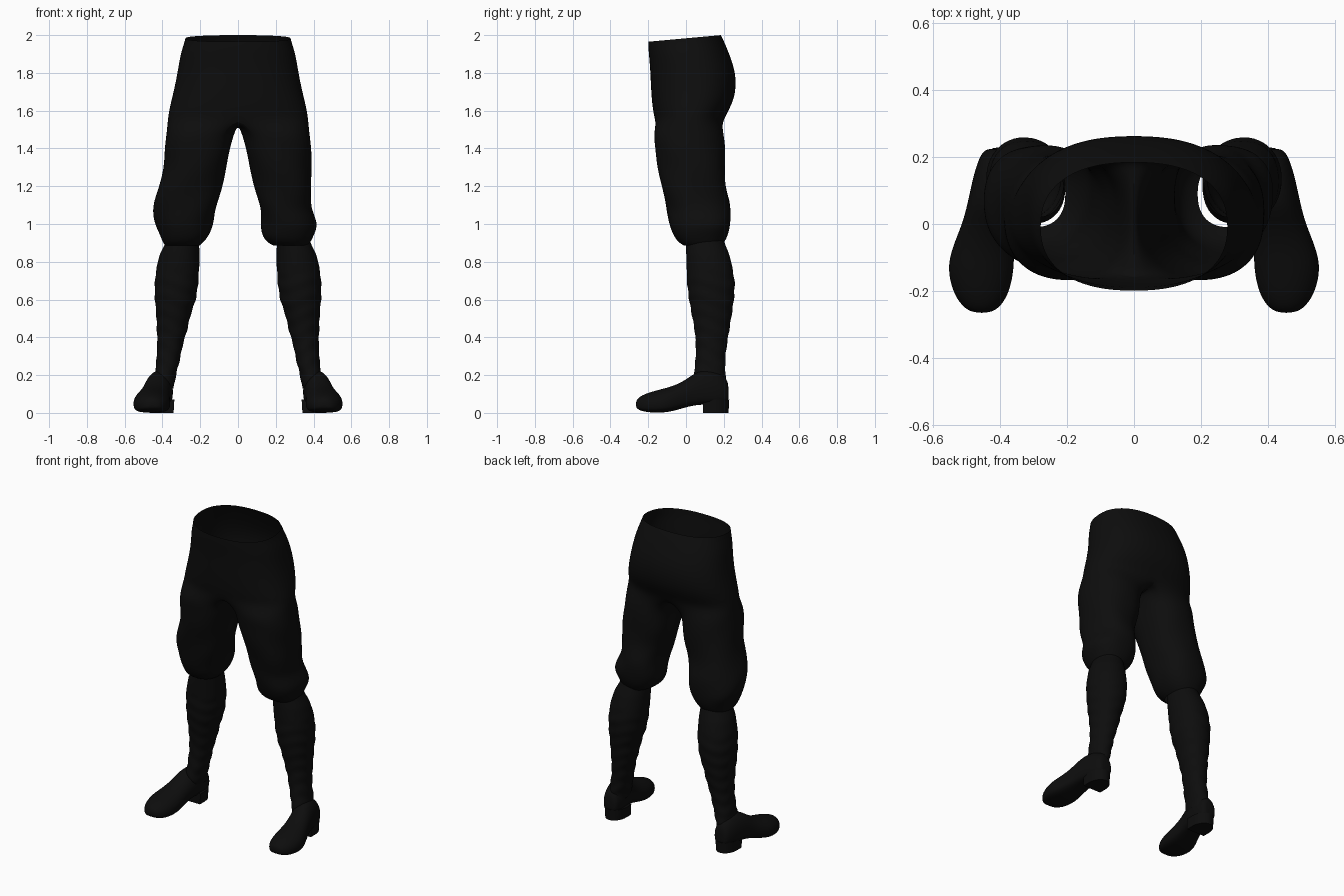
import bpy, bmesh
from math import sin, cos, pi, radians

if "Cube" in bpy.data.objects:
    bpy.data.objects.remove(bpy.data.objects["Cube"])

black = bpy.data.materials.new("near black cloth")
black.use_nodes = True
COLOUR = (0.004, 0.004, 0.004, 1)
black.diffuse_color = COLOUR
black.node_tree.nodes["Principled BSDF"].inputs["Base Color"].default_value = COLOUR


def power(v, n):
    return (1 if v >= 0 else -1) * abs(v) ** (2 / n)


def oval(x0, x1, y0, y1, angle, n=2.3):
    """Point on a rounded box outline; angle 0 is +x."""
    return ((x0 + x1) / 2 + (x1 - x0) / 2 * power(cos(angle), n),
            (y0 + y1) / 2 + (y1 - y0) / 2 * power(sin(angle), n))


def skin(bm, rows, closed=True):
    """Join rows of points with quads."""
    rings = [[bm.verts.new(p) for p in row] for row in rows]
    count = len(rings[0])
    for a, b in zip(rings, rings[1:]):
        for i in range(count if closed else count - 1):
            j = (i + 1) % count
            bm.faces.new((a[i], a[j], b[j], b[i]))
    return rings


def finish(bm, name, levels=2, mirror=False):
    bmesh.ops.remove_doubles(bm, verts=bm.verts, dist=0.0005)
    bmesh.ops.recalc_face_normals(bm, faces=bm.faces)
    mesh = bpy.data.meshes.new(name)
    bm.to_mesh(mesh)
    bm.free()
    obj = bpy.data.objects.new(name, mesh)
    bpy.context.collection.objects.link(obj)
    mesh.materials.append(black)
    if mirror:
        obj.modifiers.new("mirror", 'MIRROR').use_clip = False
    if levels:
        sub = obj.modifiers.new("smooth", 'SUBSURF')
        sub.levels = sub.render_levels = levels
    bpy.ops.object.select_all(action='DESELECT')
    obj.select_set(True)
    bpy.context.view_layer.objects.active = obj
    bpy.ops.object.shade_smooth_by_angle(angle=radians(50))
    return obj


def refine(rings, steps):
    """Insert in-between rings."""
    out = []
    for a, b in zip(rings, rings[1:]):
        out += [[p + (q - p) * s / steps for p, q in zip(a, b)] for s in range(steps)]
    return out + [list(rings[-1])]


# Breeches: hip rings are (z, half width, front y, back y)
HIPS = [(2.0, .28, -.20, .185), (1.97, .287, -.20, .20), (1.9, .305, -.197, .23),
        (1.82, .318, -.19, .258), (1.74, .333, -.187, .267), (1.66, .352, -.182, .255),
        (1.60, .366, -.175, .225), (1.55, .373, -.165, .20)]
# Leg rings are (z, inner x, outer x, front y, back y)
THIGH = [(1.48, .02, .379, -.175, .20), (1.40, .04, .387, -.167, .206),
         (1.30, .06, .390, -.15, .212)]
KNEES = {
    1: [(1.20, .088, .392, -.13, .205), (1.12, .108, .383, -.115, .225),
        (1.07, .118, .388, -.10, .238), (1.0, .119, .425, -.085, .242),
        (.945, .125, .405, -.07, .225), (.905, .15, .385, -.045, .205),
        (.885, .19, .37, -.01, .19)],
    -1: [(1.20, .085, .423, -.13, .205), (1.12, .105, .444, -.115, .23),
         (1.06, .118, .448, -.10, .238), (1.0, .13, .441, -.085, .24),
         (.945, .15, .415, -.07, .225), (.905, .18, .40, -.045, .205),
         (.885, .205, .385, -.01, .19)]}
OUTER, INNER = 19, 10

bm = bmesh.new()
for side in (1, -1):
    # Hip half, open along the middle
    rows = []
    for z, w, y0, y1 in HIPS:
        row = []
        for i in range(OUTER):
            t = -pi / 2 + pi * i / (OUTER - 1)
            x, y = oval(-w, w, y0, y1, t, 2.35)
            dip = .035 * (.185 - y) / .385 if z > 1.95 else 0
            row.append((side * x if 0 < i < OUTER - 1 else 0, y, z - dip))
        rows.append(row)
    skin(bm, rows, closed=False)
    # Crotch seam closes the last hip ring into the top of a leg
    front, back = rows[-1][0][1], rows[-1][-1][1]
    seam = []
    for k in range(1, INNER + 1):
        s = k / (INNER + 1)
        seam.append((0, back + (front - back) * s, 1.55 - .025 * sin(pi * s)))
    legs = [rows[-1] + seam]
    spread = radians(128)
    for z, x0, x1, y0, y1 in THIGH + KNEES[side]:
        ring = []
        for i in range(OUTER + INNER):
            if i < OUTER:
                t = -spread + 2 * spread * i / (OUTER - 1)
            else:
                t = spread + (2 * pi - 2 * spread) * (i - OUTER + 1) / (INNER + 1)
            x, y = oval(x0, x1, y0, y1, t, 2.3)
            fold = .006 * sin(3 * t + 22 * z) if .95 < z < 1.45 else 0
            ring.append((side * (x - fold * cos(t)), y - fold * sin(t), z))
        legs.append(ring)
    skin(bm, legs)
finish(bm, "breeches")

# Stockings, with soft wrinkles toward the ankle
SHANK = [(.96, .21, .365, .02, .19), (.90, .205, .385, .0, .205), (.84, .203, .415, .0, .23),
         (.76, .204, .435, .002, .25), (.68, .210, .442, .005, .26), (.60, .222, .441, .015, .255),
         (.52, .250, .434, .03, .243), (.44, .268, .430, .045, .23), (.36, .292, .428, .052, .217),
         (.28, .308, .432, .05, .208), (.20, .328, .442, .04, .21), (.13, .34, .455, .04, .21)]
bm = bmesh.new()
rows = []
for z, x0, x1, y0, y1 in refine(SHANK, 3):
    row = []
    for i in range(24):
        t = 2 * pi * i / 24
        x, y = oval(x0, x1, y0, y1, t, 2.1)
        fold = .004 * sin(75 * z + 2 * sin(2 * t)) if z < .75 else 0
        row.append((x + fold * cos(t), y + fold * sin(t), z))
    rows.append(row)
skin(bm, rows)
finish(bm, "stockings", 1, True)

# Shoes: sections are (y, centre x, half width, bottom z, top z)
SHOE = [(.226, .405, .03, .07, .14), (.215, .405, .052, .05, .19), (.15, .41, .07, .045, .23),
        (.06, .425, .073, .043, .225), (.0, .437, .077, .03, .175), (-.07, .451, .093, .008, .142),
        (-.13, .458, .101, .0, .127), (-.2, .457, .087, .002, .108),
        (-.245, .456, .06, .012, .088), (-.266, .455, .028, .028, .065)]
bm = bmesh.new()
rows = []
for y, cx, hw, z0, z1 in SHOE:
    row = []
    for i in range(20):
        t = 2 * pi * i / 20
        mid = z0 + (z1 - z0) * .4
        if sin(t) < 0:
            x, z = hw * power(cos(t), 3.4), mid + (mid - z0) * power(sin(t), 3.4)
        else:
            x, z = hw * power(cos(t), 2), mid + (z1 - mid) * power(sin(t), 2)
        row.append((cx + x, y, z))
    rows.append(row)
rings = skin(bm, rows)
for end in (rings[0], rings[-1]):
    bm.faces.new(end)
finish(bm, "shoes", 2, True)

# Heel blocks with a straight front edge
bm = bmesh.new()
rows = []
for z, grow in ((0, 0), (.07, .004)):
    row = [(.405 + (.064 + grow) * cos(pi * i / 14), .14 + (.085 + grow) * sin(pi * i / 14), z)
           for i in range(15)]
    row += [(.341 - grow, .09, z), (.469 + grow, .09, z)]
    rows.append(row)
rings = skin(bm, rows)
for end in rings:
    bm.faces.new(end)
finish(bm, "shoe_heels", 0, True)
